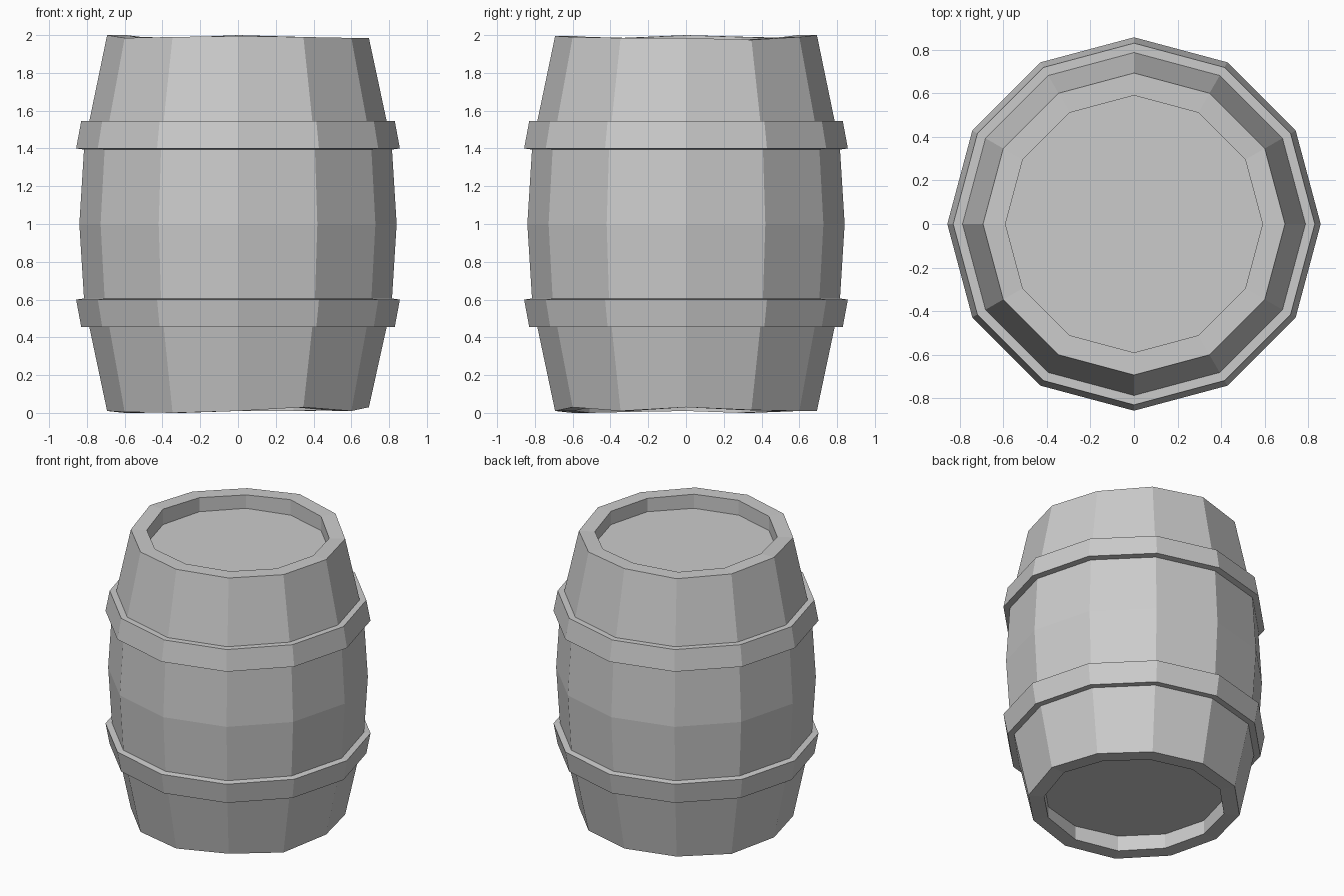
import bpy, bmesh, math

if "Cube" in bpy.data.objects:
    bpy.data.objects.remove(bpy.data.objects["Cube"])

SIDES = 12
# slight uneven wear of the rims, one value per stave corner
TOP_WEAR = [.015, .025, .01, 0, .015, .01, 0, .015, .01, .005, .01, .015]
LOW_WEAR = [.03, .015, .01, .01, .01, 0, .01, .005, 0, .01, .03, .01]


def lathe(name, profile, closed):
    """Turn (radius, z) points into a 12-sided solid; open profiles get flat caps."""
    bm = bmesh.new()
    rings = []
    for r, z in profile:
        ring = []
        for i in range(SIDES):
            a = 2 * math.pi * i / SIDES
            dz = LOW_WEAR[i] if z == 0 else -TOP_WEAR[i] if z == 2 else 0
            ring.append(bm.verts.new((r * math.cos(a), r * math.sin(a), z + dz)))
        rings.append(ring)
    pairs = list(zip(rings, rings[1:]))
    if closed:
        pairs.append((rings[-1], rings[0]))
    else:
        bm.faces.new(rings[0])
        bm.faces.new(rings[-1])
    for low, high in pairs:
        for i in range(SIDES):
            j = (i + 1) % SIDES
            bm.faces.new((low[i], low[j], high[j], high[i]))
    bmesh.ops.recalc_face_normals(bm, faces=bm.faces)
    mesh = bpy.data.meshes.new(name)
    bm.to_mesh(mesh)
    bm.free()
    obj = bpy.data.objects.new(name, mesh)
    bpy.context.collection.objects.link(obj)
    return obj


# bulging body with a recessed lid at both ends
half = [(.59, 1.89), (.59, 2), (.693, 2), (.787, 1.545), (.815, 1.40)]
lower = [(r, 2 - z) for r, z in half]
lathe("barrel_body", lower + [(.84, 1)] + half[::-1], closed=False)

# two flared hoops, mirrored about the middle
hoop = [(.77, 1.545), (.83, 1.545), (.857, 1.40), (.80, 1.392)]
lathe("upper_hoop", hoop, closed=True)
lathe("lower_hoop", [(r, 2 - z) for r, z in hoop], closed=True)
